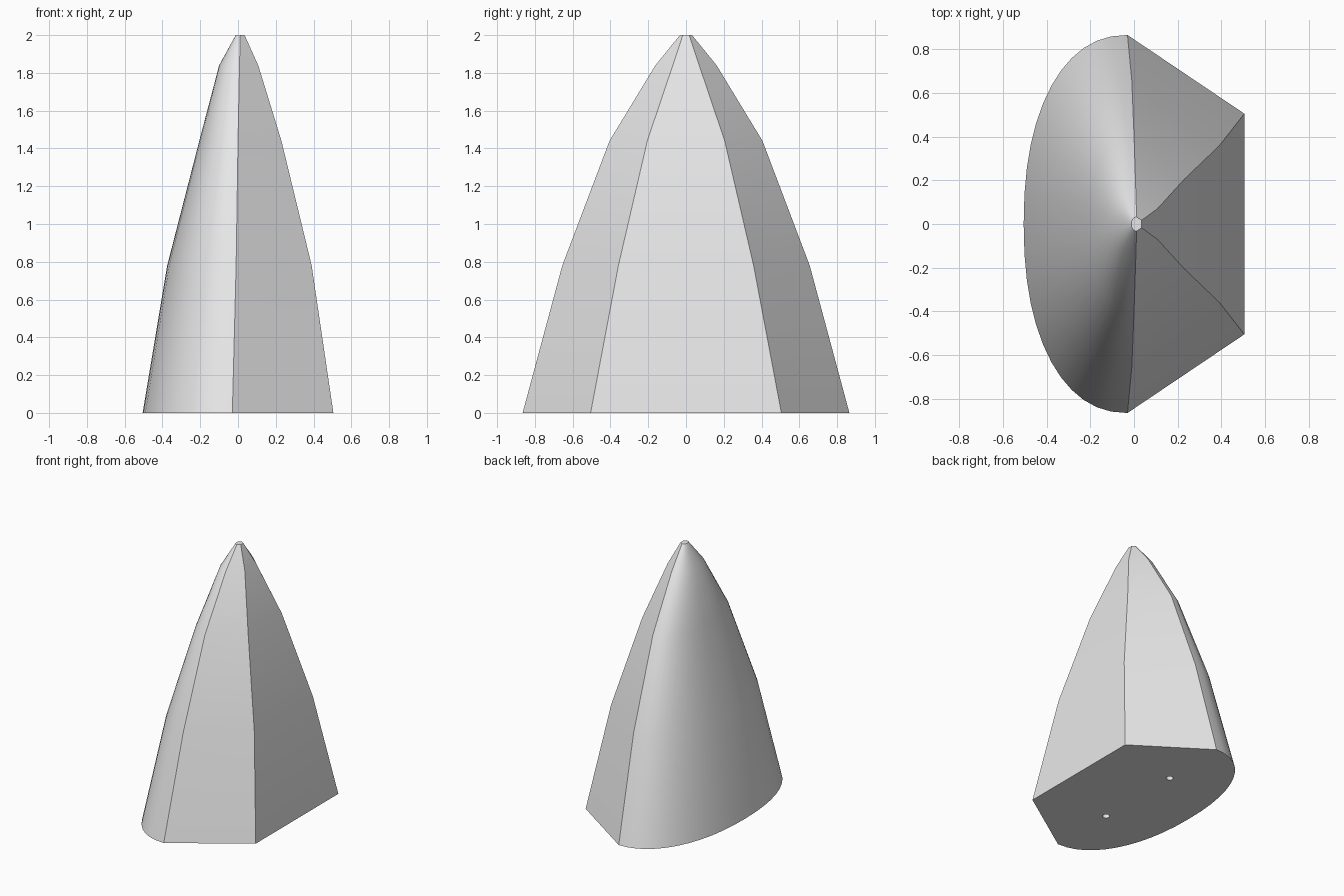
import bpy, bmesh, math

cube = bpy.data.objects.get("Cube")
if cube:
    bpy.data.objects.remove(cube, do_unlink=True)

grey = bpy.data.materials.new("light_grey")
grey.use_nodes = True
colour = (0.8, 0.8, 0.8, 1)
grey.diffuse_color = colour
grey.node_tree.nodes["Principled BSDF"].inputs["Base Color"].default_value = colour

ARC = 24  # segments of the rounded side

# Levels: z, flat panel x and half width, side corner x and y, rounded side x
LEVELS = [
    (0.00, 0.505, 0.505, -0.030, 0.865, -0.505),
    (0.78, 0.390, 0.358, -0.010, 0.655, -0.375),
    (1.44, 0.230, 0.205, 0.000, 0.405, -0.205),
    (1.84, 0.107, 0.070, 0.008, 0.162, -0.100),
    (2.00, 0.035, 0.017, 0.012, 0.032, -0.012),
]


def section(z, px, py, qx, qy, lx):
    """Two flat panel corners, then the rounded side from corner to corner."""
    points = [(px, -py, z), (px, py, z)]
    for i in range(ARC + 1):
        a = math.pi * i / ARC
        s, c = math.sin(a), math.cos(a)
        x = qx + (lx - qx) * max(s, 0) ** 0.9
        y = qy * math.copysign(abs(c) ** 0.9, c)
        points.append((x, y, z))
    return points


# Body: loft of the sections with crisp corners
bm = bmesh.new()
rings = [[bm.verts.new(p) for p in section(*level)] for level in LEVELS]
count = len(rings[0])
for low, high in zip(rings, rings[1:]):
    for i in range(count):
        j = (i + 1) % count
        bm.faces.new((low[i], low[j], high[j], high[i])).smooth = True
    for i in (0, 1, 2, count - 1):
        bm.edges.get((low[i], high[i])).smooth = False
bm.faces.new(reversed(rings[0]))
bm.faces.new(rings[-1])
bmesh.ops.recalc_face_normals(bm, faces=bm.faces)
mesh = bpy.data.meshes.new("tapered_body")
bm.to_mesh(mesh)
bm.free()
mesh.materials.append(grey)
body = bpy.data.objects.new("tapered_body", mesh)
bpy.context.collection.objects.link(body)

# Two peg holes in the underside
for side in (-1, 1):
    bpy.ops.mesh.primitive_cylinder_add(
        vertices=20, radius=0.025, depth=0.4, location=(-0.035, side * 0.347, 0))
    cutter = bpy.context.object
    cutter.name = "peg_hole_cutter"
    cutter.hide_render = True
    cutter.data.materials.append(grey)
    cut = body.modifiers.new("peg_hole", "BOOLEAN")
    cut.object = cutter
    cut.operation = "DIFFERENCE"
    cut.solver = "EXACT"
    bpy.context.view_layer.objects.active = body
    bpy.ops.object.modifier_apply(modifier=cut.name)
    bpy.data.objects.remove(cutter, do_unlink=True)
